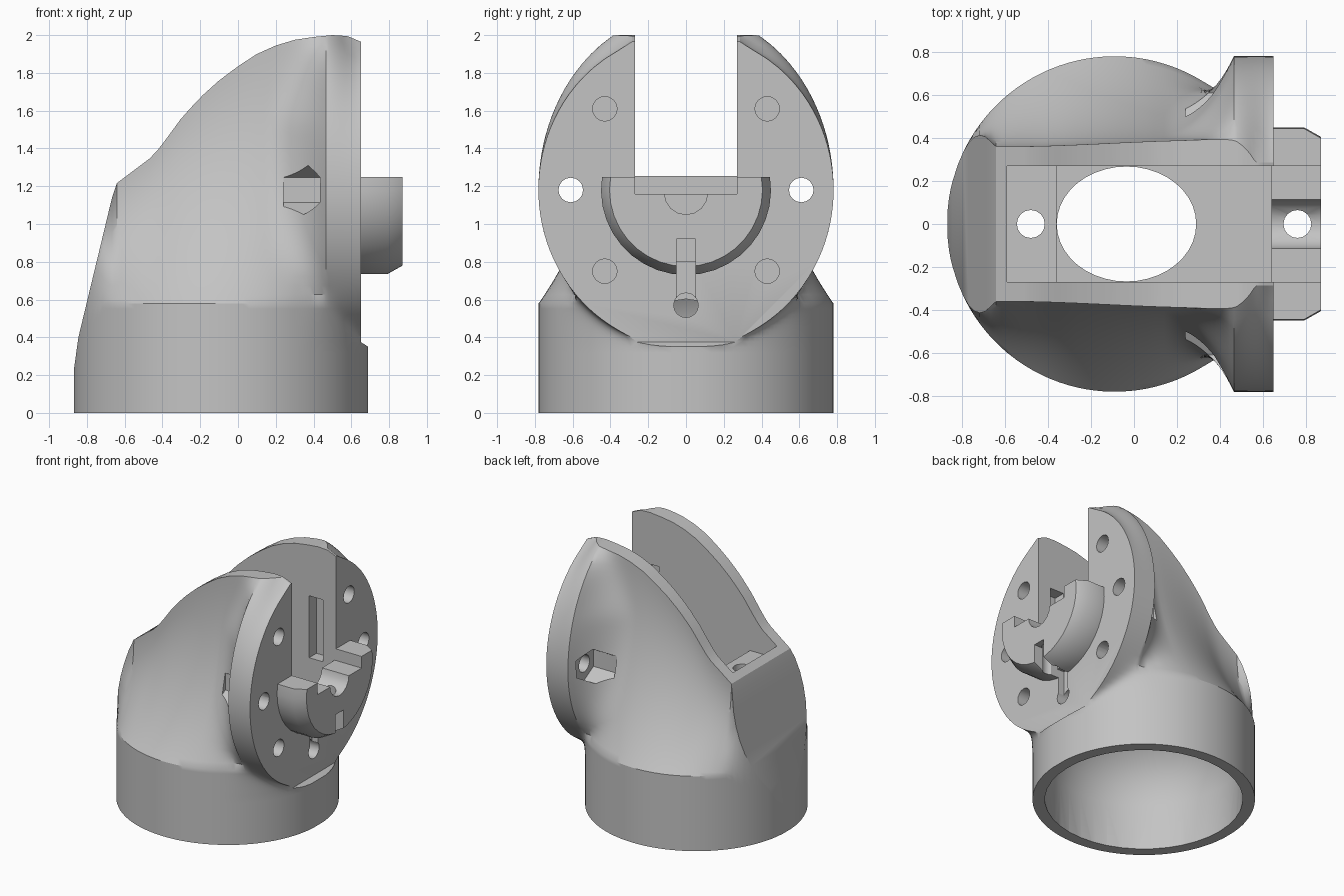
import bpy, bmesh, math
from mathutils import Matrix

if "Cube" in bpy.data.objects:
    bpy.data.objects.remove(bpy.data.objects["Cube"], do_unlink=True)

grey = bpy.data.materials.new("plain_grey")
grey.use_nodes = True
grey.diffuse_color = (0.55, 0.55, 0.55, 1)
grey.node_tree.nodes["Principled BSDF"].inputs["Base Color"].default_value = grey.diffuse_color

CX, R = -0.09, 0.78      # collar centre and radius
FZ, SHELF = 1.18, 0.58   # flange centre height, collar top
FLOOR = 0.87             # floor of the deep part of the slot


def finish(name, bm):
    bmesh.ops.recalc_face_normals(bm, faces=bm.faces)
    mesh = bpy.data.meshes.new(name)
    bm.to_mesh(mesh)
    bm.free()
    mesh.materials.append(grey)
    obj = bpy.data.objects.new(name, mesh)
    bpy.context.collection.objects.link(obj)
    return obj


def loft(name, loops):
    """Skin closed loops of equal length and cap both ends."""
    bm = bmesh.new()
    rings = [[bm.verts.new(p) for p in loop] for loop in loops]
    n = len(rings[0])
    for a, b in zip(rings, rings[1:]):
        for i in range(n):
            j = (i + 1) % n
            bm.faces.new((a[i], a[j], b[j], b[i]))
    bm.faces.new(rings[0])
    bm.faces.new(rings[-1])
    return finish(name, bm)


def box(name, x0, x1, y, z0, z1):
    return loft(name, [[(x, -y, z0), (x, y, z0), (x, y, z1), (x, -y, z1)] for x in (x0, x1)])


def rod(name, x0, x1, y, z, r, sides=16):
    """Prism along x."""
    ang = [math.tau * i / sides for i in range(sides)]
    return loft(name, [[(x, y + r * math.sin(a), z + r * math.cos(a)) for a in ang] for x in (x0, x1)])


def combine(target, tool, operation):
    mod = target.modifiers.new("combine", 'BOOLEAN')
    mod.operation = operation
    mod.solver = 'EXACT'
    mod.object = tool
    bpy.context.view_layer.objects.active = target
    bpy.ops.object.modifier_apply(modifier=mod.name)
    bpy.data.objects.remove(tool, do_unlink=True)


def lerp(a, b, t):
    return a + (b - a) * t


def ramp(a, b, x):
    return min(1, max(0, (x - a) / (b - a)))


def smooth(a, b, x):
    t = ramp(a, b, x)
    return t * t * (3 - 2 * t)


def soft_max(a, b):
    return 0.5 * (a + b + math.sqrt((a - b) ** 2 + 0.004))


# Side outline of the elbow: height of the crest along x
CREST = [(-0.87, 0.22), (-0.845, 0.4), (-0.65, 1.21), (-0.59, 1.255), (-0.45, 1.36),
         (-0.38, 1.45), (-0.3, 1.56), (-0.2, 1.67), (-0.1, 1.76), (0, 1.835), (0.1, 1.9),
         (0.2, 1.945), (0.3, 1.975), (0.4, 1.99), (0.5, 2.0), (0.58, 1.995), (0.65, 1.965)]


def crest(x):
    for (xa, za), (xb, zb) in zip(CREST, CREST[1:]):
        if x <= xb:
            return lerp(za, zb, (x - xa) / (xb - xa))
    return CREST[-1][1]


def collar(x):
    return math.sqrt(max(0.0004, R * R - (x - CX) ** 2))


def flange(x, z):
    rz = lerp(0.94, 0.83, smooth(0.46, 0.65, x)) if z > FZ else 0.83
    return R * math.sqrt(max(0, 1 - ((z - FZ) / rz) ** 2))


def half_width(x, z, top):
    c = collar(x)
    # flange outline filleted into the collar below it
    e = soft_max(flange(x, z), c * (1 - smooth(SHELF, 0.78, z)))
    if z <= SHELF:
        return lerp(c, e, smooth(0.3, 0.46, x))
    # the shoulders narrow from the collar to the crest
    t = (z - SHELF) / (top - SHELF)
    ridge = lerp(c, min(c, 0.36), min(1, ((x + 0.87) / 0.22) ** 2))
    ridge += 0.03 * smooth(-0.6, 0.35, x) * (c > 0.4)
    w = lerp(c, ridge, 1 - (1 - t) ** 2.05)
    flare = ramp(0.14, 0.465, x) ** lerp(2, 4, smooth(1.5, 1.95, z))
    return max(0.285 if x > -0.6 else 0, lerp(w, max(w, e) if x < 0.4 else e, flare))


# Elbow body with collar, shoulders and flange in one skin
xs = [lerp(-0.868, -0.845, i / 3) for i in range(3)]
xs += [lerp(-0.845, -0.59, i / 10) for i in range(10)]
xs += [lerp(-0.59, 0.14, i / 18) for i in range(18)]
xs += [lerp(0.14, 0.465, i / 16) for i in range(16)]
xs += [lerp(0.465, 0.65, i / 12) for i in range(13)]
xs += [0.66, 0.67, 0.68, 0.688]
loops = []
for x in xs:
    top = crest(x)
    low = min(SHELF, 0.6 * top)
    zs = [low * f for f in (0, 0.3)] + [lerp(0.5, 1, i / 10) * low for i in range(11)]
    zs += [lerp(low, top, i / 30) for i in range(1, 31)]
    side = [(x, half_width(x, z, top), z) for z in zs]
    loops.append(side + [(px, -py, pz) for px, py, pz in reversed(side)])
body = loft("elbow_bracket", loops)

# Flat front of the flange, leaving a small chamfered step on the collar
outline = [(0.65, 0.375), (0.69, 0.35), (1, 0.35), (1, 2.3), (0.65, 2.3)]
combine(body, loft("flange_face", [[(x, y, z) for x, z in outline] for y in (-1, 1)]), 'DIFFERENCE')

# Deep part of the slot, closed at the front by the tongue
combine(body, box("deep_slot", -0.36, 1.0, 0.27, FLOOR, 2.3), 'DIFFERENCE')

# Half-round tongue on the flange, chamfered at its outer end
loops = []
for x, r in ((0.64, 0.45), (0.79, 0.45), (0.87, 0.405)):
    a0 = math.asin(0.07 / r)
    loops.append([(x, r * math.cos(a), FZ + r * math.sin(a))
                  for a in (lerp(a0, -math.pi - a0, i / 20) for i in range(21))])
combine(body, loft("tongue", loops), 'UNION')

# Domed hollow inside the collar, closing to the oval opening in the slot floor
loops = []
for rx, ry, cx, z in ((0.695, 0.695, CX, -0.1), (0.695, 0.695, CX, 0.35), (0.665, 0.665, CX, 0.5),
                      (0.59, 0.58, CX, 0.64), (0.47, 0.45, -0.07, 0.77),
                      (0.325, 0.268, -0.035, FLOOR - 0.01), (0.323, 0.265, -0.035, FLOOR + 0.03)):
    loops.append([(cx + rx * math.cos(a), ry * math.sin(a), z)
                  for a in (math.tau * i / 40 for i in range(40))])
combine(body, loft("hollow", loops), 'DIFFERENCE')

# Shallow slot, trough and keyway
combine(body, box("slot", -0.59, 1.0, 0.27, 1.16, 2.3), 'DIFFERENCE')
combine(body, rod("trough", 0.6, 1.0, 0, 1.165, 0.115), 'DIFFERENCE')
combine(body, box("keyway", 0.66, 1.0, 0.05, 0.57, 0.92), 'DIFFERENCE')
combine(body, box("key_groove", 0.6, 0.7, 0.05, 0.57, 0.8), 'DIFFERENCE')
combine(body, rod("key_hole", 0.52, 0.8, 0, 0.57, 0.065), 'DIFFERENCE')

# Narrow pockets in the slot walls behind the flange
combine(body, box("wall_pocket", 0.42, 0.54, 0.36, 1.12, 1.6), 'DIFFERENCE')

# Upright pin holes
for x, z0 in ((-0.48, 0.5), (0.76, 0.6)):
    hole = rod("pin_hole", z0, 1.4, 0, 0, 0.065)
    hole.data.transform(Matrix.Translation((x, 0, 0)) @ Matrix.Rotation(-math.pi / 2, 4, 'Y'))
    combine(body, hole, 'DIFFERENCE')

# Flange bolt holes and hexagonal nut pockets
for s in (-1, 1):
    for z in (0.75, 1.61):
        combine(body, rod("bolt_hole", 0.5, 0.8, s * 0.43, z, 0.065), 'DIFFERENCE')
    combine(body, rod("through_hole", 0.3, 0.8, s * 0.61, FZ, 0.065), 'DIFFERENCE')
    combine(body, rod("nut_pocket", 0.24, 0.445, s * 0.61, FZ, 0.13, 6), 'DIFFERENCE')

bpy.ops.object.select_all(action='DESELECT')
body.select_set(True)
bpy.context.view_layer.objects.active = body
bpy.ops.object.shade_smooth_by_angle(angle=math.radians(30))
